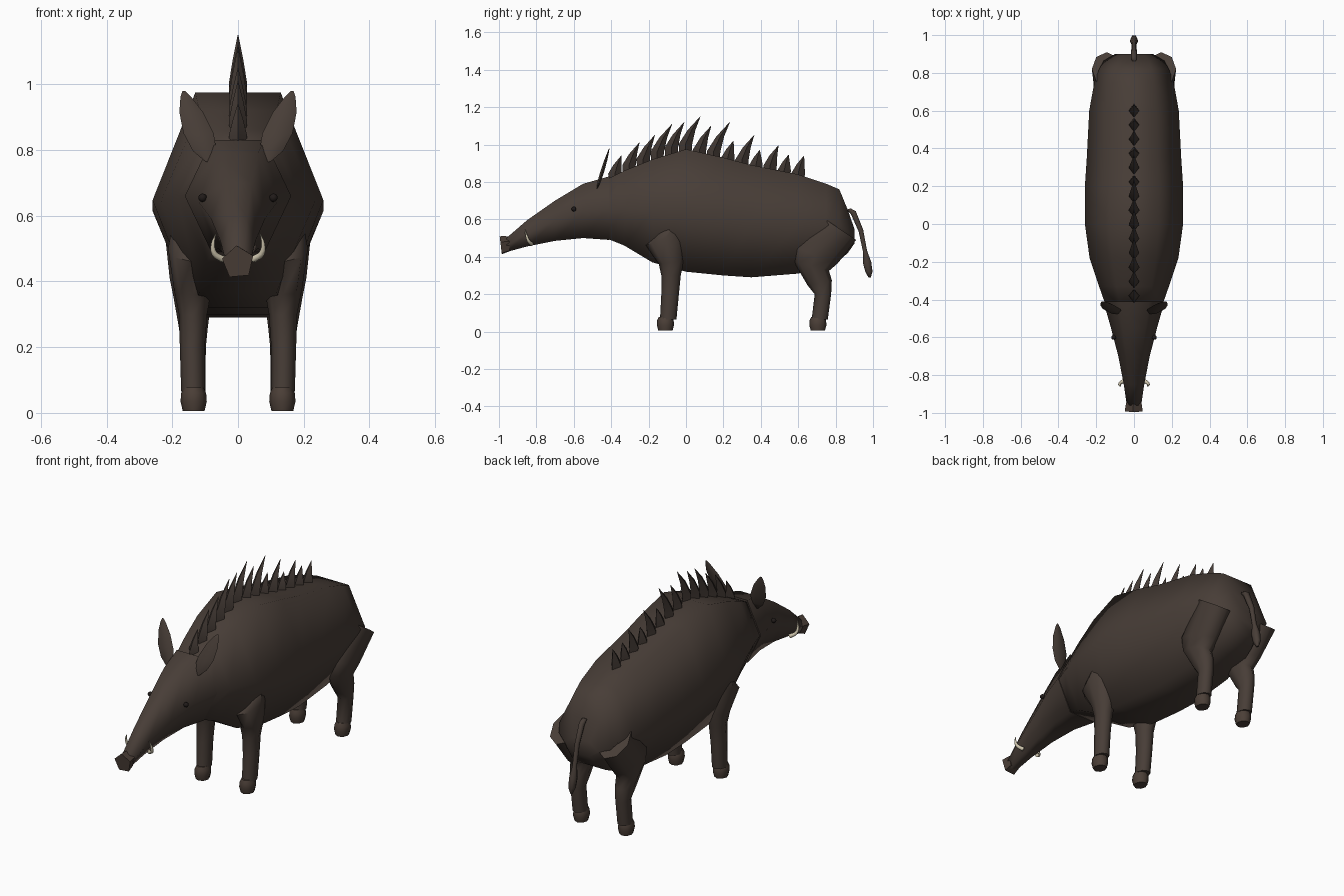
import bpy, bmesh
from math import sin, cos, pi, radians
from mathutils import Vector

cube = bpy.data.objects.get("Cube")
if cube:
    bpy.data.objects.remove(cube, do_unlink=True)


def material(name, colour):
    mat = bpy.data.materials.new(name)
    mat.use_nodes = True
    mat.diffuse_color = (*colour, 1)
    mat.node_tree.nodes["Principled BSDF"].inputs["Base Color"].default_value = (*colour, 1)
    return mat


HIDE = material("dark brown hide", (0.064, 0.047, 0.038))
HORN = material("hoof and snout brown", (0.07, 0.049, 0.038))
BRISTLE = material("bristle brown", (0.055, 0.041, 0.034))
IVORY = material("ivory", (0.62, 0.56, 0.42))
EYE = material("eye black", (0.015, 0.011, 0.01))


def finish(name, bm, mat, smooth_angle=None):
    """Turn a bmesh into a shaded object."""
    bmesh.ops.recalc_face_normals(bm, faces=bm.faces)
    mesh = bpy.data.meshes.new(name)
    bm.to_mesh(mesh)
    bm.free()
    mesh.materials.append(mat)
    obj = bpy.data.objects.new(name, mesh)
    bpy.context.collection.objects.link(obj)
    if smooth_angle:
        bpy.ops.object.select_all(action="DESELECT")
        obj.select_set(True)
        bpy.context.view_layer.objects.active = obj
        bpy.ops.object.shade_smooth_by_angle(angle=radians(smooth_angle))
    return obj


def loft(name, rings, mat, sides=6, smooth_angle=70, turn=0.0):
    """Skin rings of (centre, half width, half depth, tilt in degrees from flat)."""
    bm = bmesh.new()
    loops = []
    for centre, width, depth, tilt in rings:
        axis = Vector((0, cos(radians(tilt)), sin(radians(tilt))))
        loop = []
        for i in range(sides):
            a = 2 * pi * i / sides + turn
            offset = Vector((width * cos(a), 0, 0)) + axis * (depth * sin(a))
            loop.append(bm.verts.new(Vector(centre) + offset))
        loops.append(loop)
    for low, high in zip(loops, loops[1:]):
        for i in range(sides):
            j = (i + 1) % sides
            bm.faces.new((low[i], low[j], high[j], high[i]))
    bm.faces.new(loops[0])
    bm.faces.new(loops[-1])
    return finish(name, bm, mat, smooth_angle)


def trunk(name, profile, mat):
    """Six-sided flat-topped loft along y from (y, top, bottom, half width)."""
    rings = []
    for y, top, bottom, width in profile:
        rings.append(((0, y, (top + bottom) / 2), width, (top - bottom) / 2 / sin(pi / 3), 90))
    return loft(name, rings, mat)


# Body and head
trunk("body", [
    (-0.43, 0.81, 0.5, 0.15), (-0.33, 0.86, 0.46, 0.185), (-0.18, 0.92, 0.37, 0.235),
    (0, 0.975, 0.32, 0.26), (0.2, 0.93, 0.3, 0.26), (0.35, 0.89, 0.29, 0.25),
    (0.6, 0.84, 0.31, 0.237), (0.75, 0.79, 0.35, 0.21), (0.82, 0.76, 0.38, 0.185),
    (0.865, 0.65, 0.42, 0.16), (0.9, 0.55, 0.47, 0.1)], HIDE)
trunk("head", [
    (-0.96, 0.5, 0.425, 0.038), (-0.85, 0.595, 0.455, 0.054), (-0.7, 0.7, 0.485, 0.083),
    (-0.55, 0.79, 0.5, 0.122), (-0.41, 0.83, 0.49, 0.162)], HIDE)

# Snout disc
loft("snout", [((0, -0.945, 0.465), 0.043, 0.043, 90), ((0, -0.965, 0.462), 0.046, 0.048, 90),
               ((0, -0.99, 0.458), 0.05, 0.052, 97)],
     HORN, sides=5, smooth_angle=30, turn=radians(95))


def hoof(name, x, y):
    loft(name, [((x, y, 0.005), 0.033, 0.038, 0), ((x, y, 0.035), 0.04, 0.046, 0),
                ((x, y, 0.06), 0.038, 0.044, 0), ((x, y, 0.078), 0.03, 0.036, 0)],
         HORN, sides=8, smooth_angle=60)


def leaf_ear(name, side):
    """Thin pointed leaf, leaning out and back."""
    base, tip = Vector((0.09 * side, -0.475, 0.765)), Vector((0.165 * side, -0.41, 0.98))
    rings = []
    for t, width in ((0, 0.01), (0.15, 0.036), (0.4, 0.046), (0.7, 0.036), (0.92, 0.016), (1, 0.004)):
        rings.append((base.lerp(tip, t), width, width * 0.3, 15))
    loft(name, rings, HIDE, sides=6)


def tube(name, points, mat, sides=6):
    """Tapered curve tube through (point, radius) pairs, converted to a mesh."""
    curve = bpy.data.curves.new(name, "CURVE")
    curve.dimensions = "3D"
    curve.bevel_depth = 1
    curve.bevel_resolution = 1
    curve.resolution_u = 3
    curve.use_fill_caps = True
    spline = curve.splines.new("BEZIER")
    spline.bezier_points.add(len(points) - 1)
    for bp, (co, radius) in zip(spline.bezier_points, points):
        bp.co = co
        bp.radius = radius
        bp.handle_left_type = bp.handle_right_type = "AUTO"
    curve.materials.append(mat)
    obj = bpy.data.objects.new(name, curve)
    bpy.context.collection.objects.link(obj)


for label, s in (("left", 1), ("right", -1)):
    # Front leg with a flared shoulder
    loft(label + "_front_leg", [
        ((0.137 * s, -0.095, 0.065), 0.036, 0.044, 0), ((0.139 * s, -0.085, 0.2), 0.038, 0.047, 0),
        ((0.137 * s, -0.08, 0.3), 0.043, 0.052, 0), ((0.138 * s, -0.078, 0.37), 0.056, 0.068, 8),
        ((0.143 * s, -0.11, 0.5), 0.07, 0.112, 20), ((0.15 * s, -0.08, 0.57), 0.05, 0.05, 20)],
        HIDE, sides=8)
    hoof(label + "_front_hoof", 0.135 * s, -0.11)

    # Back leg with a bent hock and a broad thigh
    loft(label + "_back_leg", [
        ((0.135 * s, 0.715, 0.065), 0.036, 0.043, 0), ((0.135 * s, 0.732, 0.2), 0.037, 0.044, 0),
        ((0.136 * s, 0.715, 0.26), 0.044, 0.066, 12), ((0.138 * s, 0.67, 0.35), 0.058, 0.098, -15),
        ((0.142 * s, 0.69, 0.41), 0.066, 0.13, -20), ((0.145 * s, 0.82, 0.55), 0.078, 0.108, -34)],
        HIDE, sides=8)
    hoof(label + "_back_hoof", 0.135 * s, 0.705)

    leaf_ear(label + "_ear", s)

    # Eye and tusk
    bm = bmesh.new()
    bmesh.ops.create_icosphere(bm, subdivisions=2, radius=0.013)
    bmesh.ops.translate(bm, verts=bm.verts, vec=(0.108 * s, -0.6, 0.655))
    finish(label + "_eye", bm, EYE, 60)
    tube(label + "_tusk", [((0.045 * s, -0.825, 0.467), 0.011), ((0.072 * s, -0.842, 0.485), 0.009),
                           ((0.076 * s, -0.853, 0.515), 0.006), ((0.068 * s, -0.86, 0.545), 0.001)], IVORY)

# Tail with a tuft at the end
loft("tail", [((0, 0.87, 0.655), 0.014, 0.012, 20), ((0, 0.895, 0.635), 0.016, 0.018, 35),
              ((0, 0.935, 0.54), 0.014, 0.015, 20), ((0, 0.957, 0.43), 0.013, 0.013, 10),
              ((0, 0.968, 0.37), 0.022, 0.026, 5), ((0, 0.978, 0.32), 0.019, 0.022, 5),
              ((0, 0.982, 0.29), 0.006, 0.008, 0)], HIDE)

# Crest of backward-leaning bristles
back_line = [0.82, 0.86, 0.89, 0.925, 0.95, 0.965, 0.94, 0.925, 0.905, 0.885, 0.87, 0.86, 0.84, 0.825]
heights = [0.12, 0.15, 0.16, 0.185, 0.17, 0.185, 0.16, 0.195, 0.115, 0.165, 0.1, 0.135, 0.105, 0.115]
for i, (z, h) in enumerate(zip(back_line, heights)):
    y = -0.38 + 0.0754 * i
    lean = 0.7 * h - 0.05
    loft("bristle_%d" % (i + 1), [
        ((0, y, z - 0.02), 0.024, 0.032, 0), ((0, y, z + 0.2 * h), 0.028, 0.036, 0),
        ((0, y + 0.4 * lean, z + 0.6 * h), 0.016, 0.021, 0),
        ((0, y + lean, z + h), 0.001, 0.001, 0)], BRISTLE, sides=4, smooth_angle=40)
